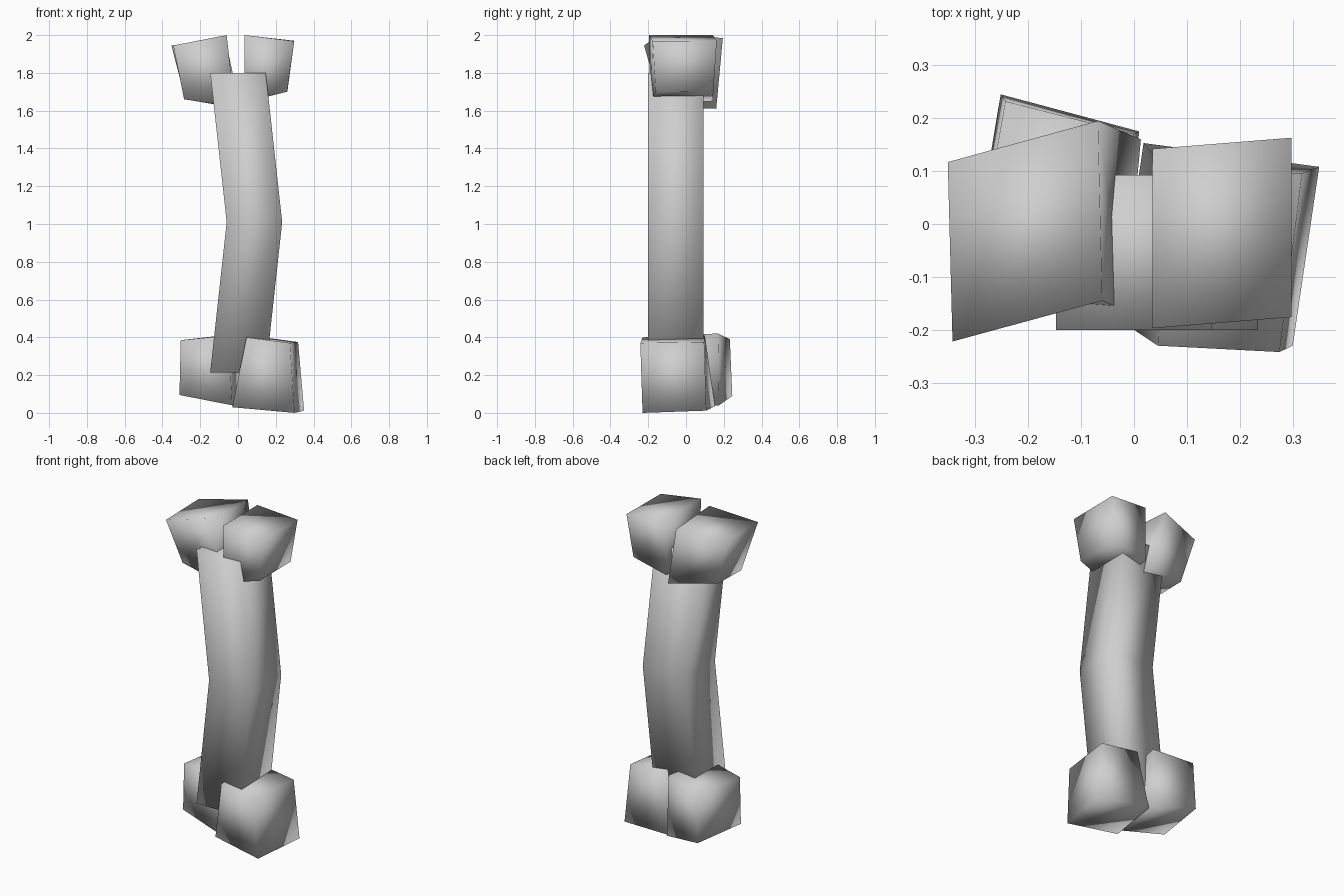
import bpy
import bmesh

default_cube = bpy.data.objects.get("Cube")
if default_cube:
    bpy.data.objects.remove(default_cube, do_unlink=True)

# One pale grey for the whole bone
grey = bpy.data.materials.new("pale_grey")
colour = (0.62, 0.62, 0.62, 1)
grey.use_nodes = True
grey.diffuse_color = colour
shader = next(n for n in grey.node_tree.nodes if n.type == "BSDF_PRINCIPLED")
shader.inputs["Base Color"].default_value = colour


def loft(name, rings):
    """Join four-point rings, listed from bottom to top, into a smooth closed block."""
    bm = bmesh.new()
    loops = [[bm.verts.new(point) for point in ring] for ring in rings]
    for low, high in zip(loops, loops[1:]):
        for i in range(4):
            j = (i + 1) % 4
            bm.faces.new((low[i], low[j], high[j], high[i]))
    bm.faces.new(loops[0][::-1])
    bm.faces.new(loops[-1])
    bmesh.ops.recalc_face_normals(bm, faces=bm.faces[:])
    for face in bm.faces:
        face.smooth = True
    mesh = bpy.data.meshes.new(name)
    bm.to_mesh(mesh)
    bm.free()
    mesh.materials.append(grey)
    obj = bpy.data.objects.new(name, mesh)
    bpy.context.collection.objects.link(obj)
    return obj


def shaft_ring(x, z, half=0.147, front=-0.2, back=0.093):
    """Square section of the shaft, centred on x at height z."""
    return [(x - half, front, z), (x + half, front, z),
            (x + half, back, z), (x - half, back, z)]


# Shaft, bent sideways at mid height
loft("shaft", [shaft_ring(0, 0.215), shaft_ring(0.087, 1.01), shaft_ring(0, 1.8)])

# Knobs: each ring runs front right, front left, back left, back right
loft("top_right_knob", [
    [(-0.285, -0.14, 1.66), (-0.017, -0.163, 1.62), (0.013, 0.16, 1.61), (-0.28, 0.08, 1.66)],
    [(-0.343, -0.222, 1.945), (-0.06, -0.145, 2), (-0.068, 0.195, 1.985), (-0.352, 0.117, 1.945)],
])
loft("top_left_knob", [
    [(0.035, -0.19, 1.645), (0.26, -0.16, 1.7), (0.262, 0.145, 1.705), (0.035, 0.142, 1.65)],
    [(0.035, -0.197, 2), (0.298, -0.176, 1.968), (0.298, 0.163, 1.97), (0.035, 0.142, 2)],
])
loft("bottom_right_knob", [
    [(-0.31, -0.1, 0.095), (-0.03, -0.15, 0.04), (0.01, 0.175, 0.04), (-0.252, 0.245, 0.09)],
    [(-0.303, -0.1, 0.385), (-0.05, -0.15, 0.41), (0, 0.17, 0.42), (-0.243, 0.232, 0.39)],
])
loft("bottom_left_knob", [
    [(-0.03, -0.18, 0.03), (0.3, -0.23, 0), (0.35, 0.108, 0.012), (0.018, 0.153, 0.035)],
    [(0.045, -0.23, 0.4), (0.275, -0.242, 0.37), (0.318, 0.096, 0.375), (0.06, 0.1, 0.41)],
])
